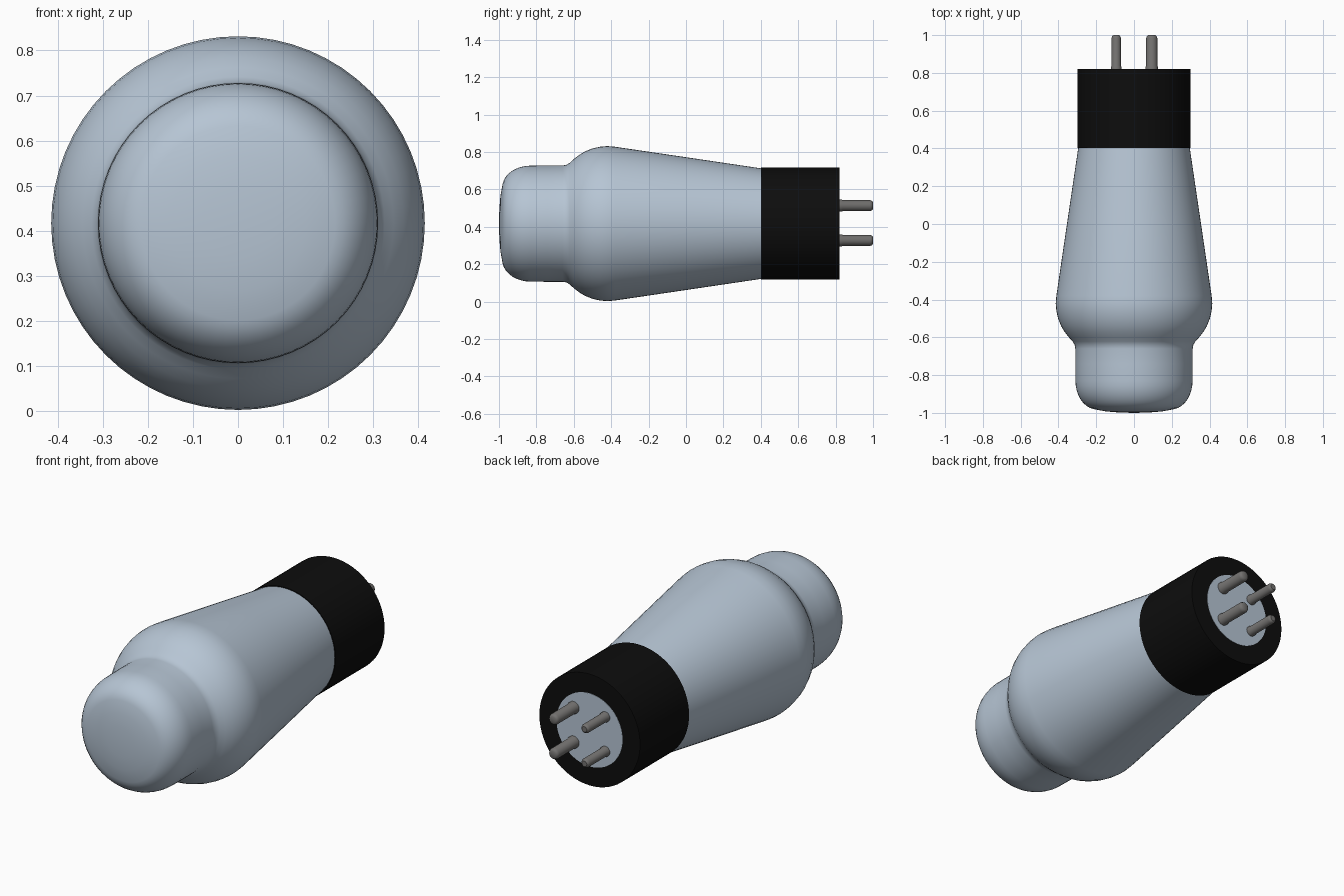
import bpy, bmesh, math
from mathutils import Matrix

if "Cube" in bpy.data.objects:
    bpy.data.objects.remove(bpy.data.objects["Cube"], do_unlink=True)

AXIS_Z = 0.417   # height of the tube's long axis


def material(name, rgb, rough=0.5):
    m = bpy.data.materials.new(name)
    m.use_nodes = True
    m.diffuse_color = (*rgb, 1)
    bsdf = m.node_tree.nodes["Principled BSDF"]
    bsdf.inputs["Base Color"].default_value = (*rgb, 1)
    bsdf.inputs["Roughness"].default_value = rough
    return m


glass = material("pale blue glass", (0.47, 0.56, 0.66))
black = material("black bakelite", (0.004, 0.004, 0.004))
metal = material("grey metal", (0.17, 0.165, 0.16))


def lathe(name, profile, mat, x=0.0, z=AXIS_Z, steps=64, angle=35):
    """Spin (y, radius) points around an axis parallel to y."""
    bm = bmesh.new()
    verts = [bm.verts.new((r, y, 0)) for y, r in profile]
    edges = [bm.edges.new(pair) for pair in zip(verts, verts[1:])]
    bmesh.ops.spin(bm, geom=verts + edges, cent=(0, 0, 0), axis=(0, 1, 0),
                   angle=math.tau, steps=steps, use_duplicate=False)
    bmesh.ops.remove_doubles(bm, verts=bm.verts[:], dist=1e-5)
    bmesh.ops.recalc_face_normals(bm, faces=bm.faces[:])
    mesh = bpy.data.meshes.new(name)
    bm.to_mesh(mesh)
    bm.free()
    mesh.materials.append(mat)
    obj = bpy.data.objects.new(name, mesh)
    obj.location = (x, 0, z)
    bpy.context.collection.objects.link(obj)
    bpy.ops.object.select_all(action="DESELECT")
    obj.select_set(True)
    bpy.context.view_layer.objects.active = obj
    bpy.ops.object.shade_smooth_by_angle(angle=math.radians(angle))
    return obj


# Glass envelope: shallow crown, straight dome, rounded shoulder, long taper
crown = [(-1.0, 0), (-0.998, 0.08), (-0.992, 0.15)]
corner = [(-0.83 - 0.152 * math.cos(t), 0.196 + 0.114 * math.sin(t))
          for t in (math.radians(a) for a in range(10, 91, 10))]
shoulder = [(-0.74, 0.311), (-0.66, 0.311), (-0.64, 0.314), (-0.622, 0.325),
            (-0.60, 0.345), (-0.57, 0.368), (-0.54, 0.386), (-0.50, 0.402),
            (-0.46, 0.411), (-0.42, 0.4145), (-0.38, 0.411)]
taper = [(0.0, 0.355), (0.405, 0.295)]
lathe("glass_envelope", crown + corner + shoulder + taper, glass, angle=60)

# Black cylindrical socket base
lathe("base_shell", [(0.402, 0), (0.402, 0.3), (0.82, 0.3), (0.82, 0)], black)

# Pale disc set in the end of the base
lathe("base_end_disc", [(0.818, 0), (0.818, 0.197), (0.8215, 0.197), (0.8215, 0)], glass)

# Four contact pins: the pair on the left is thicker
for side, sx, radius in (("left", 1, 0.0295), ("right", -1, 0.0245)):
    for level, sz in (("upper", 1), ("lower", -1)):
        lathe(f"{side}_{level}_pin",
              [(0.81, 0), (0.81, radius + 0.003), (0.832, radius + 0.003),
               (0.838, radius), (0.985, radius), (0.995, radius * 0.85),
               (1.0, radius * 0.6), (1.0, 0)],
              metal, x=sx * 0.094, z=AXIS_Z + 0.003 + sz * 0.093, steps=24)
